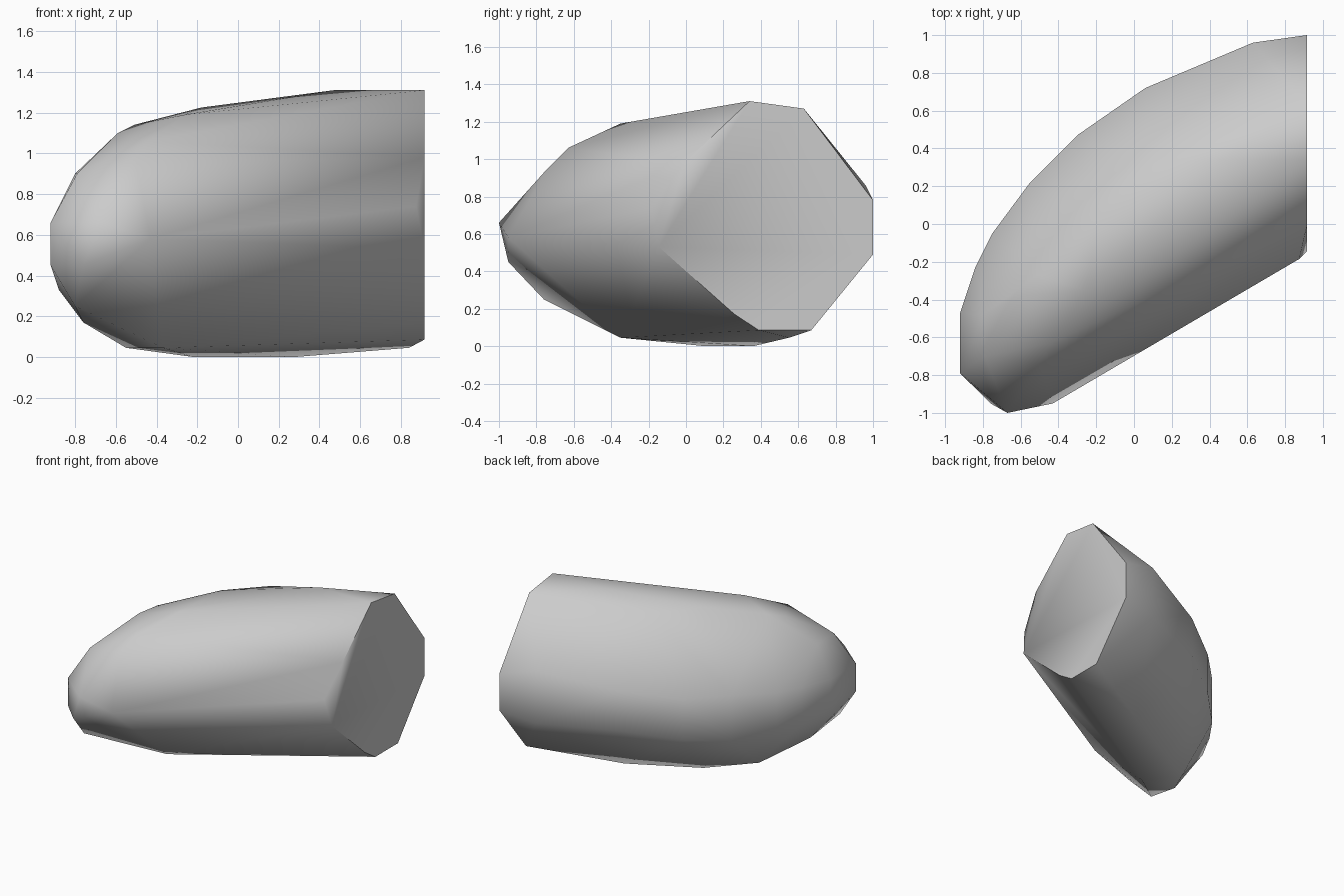
import bpy
import bmesh

default_cube = bpy.data.objects.get("Cube")
if default_cube:
    bpy.data.objects.remove(default_cube, do_unlink=True)


def make_material(name, colour):
    """One flat colour, shown in the viewport and in a render."""
    material = bpy.data.materials.new(name)
    material.use_nodes = True
    material.diffuse_color = colour
    material.node_tree.nodes["Principled BSDF"].inputs["Base Color"].default_value = colour
    return material


def hull_object(name, points, material):
    """Wrap the guide points in a convex faceted skin."""
    mesh = bpy.data.meshes.new(name)
    shape = bmesh.new()
    for point in points:
        shape.verts.new(point)
    result = bmesh.ops.convex_hull(shape, input=shape.verts)
    unused = {item for item in result["geom_interior"] + result["geom_unused"]
              if isinstance(item, bmesh.types.BMVert)}
    bmesh.ops.delete(shape, geom=list(unused), context="VERTS")
    bmesh.ops.dissolve_limit(shape, angle_limit=0.01, verts=shape.verts, edges=shape.edges)
    bmesh.ops.recalc_face_normals(shape, faces=shape.faces)
    shape.to_mesh(mesh)
    shape.free()
    mesh.materials.append(material)
    created = bpy.data.objects.new(name, mesh)
    bpy.context.collection.objects.link(created)
    return created


END = 0.915   # plane of the flat cut end

# Curved back side band: plan position, then its lower and upper height
back_outline = [(-.92, -.79, .45, .66), (-.92, -.47, .45, .66), (-.84, -.23, .38, .67),
                (-.75, -.05, .4, .67), (-.55, .22, .34, .7), (-.3, .47, .38, .7),
                (.06, .72, .45, .76), (.63, .96, .45, .86), (END, 1, .49, .78)]
side_band = [(x, y, z) for x, y, low, high in back_outline for z in (low, high)]

# Straight front edge with its pointed nose
front_edge = [(-.67, -1, .66), (-.76, -.95, .45), (-.43, -.95, .58),
              (.875, -.185, .74), (END, -.145, .53)]

# Flat end rim
end_rim = [(END, y, z) for y, z in
           [(-.01, .98), (.34, 1.31), (.63, 1.27), (.67, .085), (.39, .085), (.26, .17)]]

# Domed top, from nose to end
crown = [(-.79, -.7, .9), (-.8, -.48, .9), (-.5, -.74, .95), (-.44, -.63, 1.06),
         (-.59, -.38, 1.1), (-.51, -.27, 1.14), (-.26, -.35, 1.19),
         (-.18, .05, 1.225), (.06, .32, 1.22), (.47, .34, 1.31)]

# Rounded underside, from nose to end
belly = [(-.8, -.76, .25), (-.88, -.55, .33), (-.76, -.45, .17), (-.37, -.35, .045),
         (-.55, -.12, .045), (-.22, .1, 0), (.28, .36, 0), (.84, .55, .045)]

grey = make_material("stone_grey", (.6, .6, .6, 1))
body = hull_object("faceted_body", side_band + front_edge + end_rim + crown + belly, grey)

# Soft facets with a crisp rim around the cut end
bpy.ops.object.select_all(action="DESELECT")
body.select_set(True)
bpy.context.view_layer.objects.active = body
bpy.ops.object.shade_smooth_by_angle(angle=0.95)
